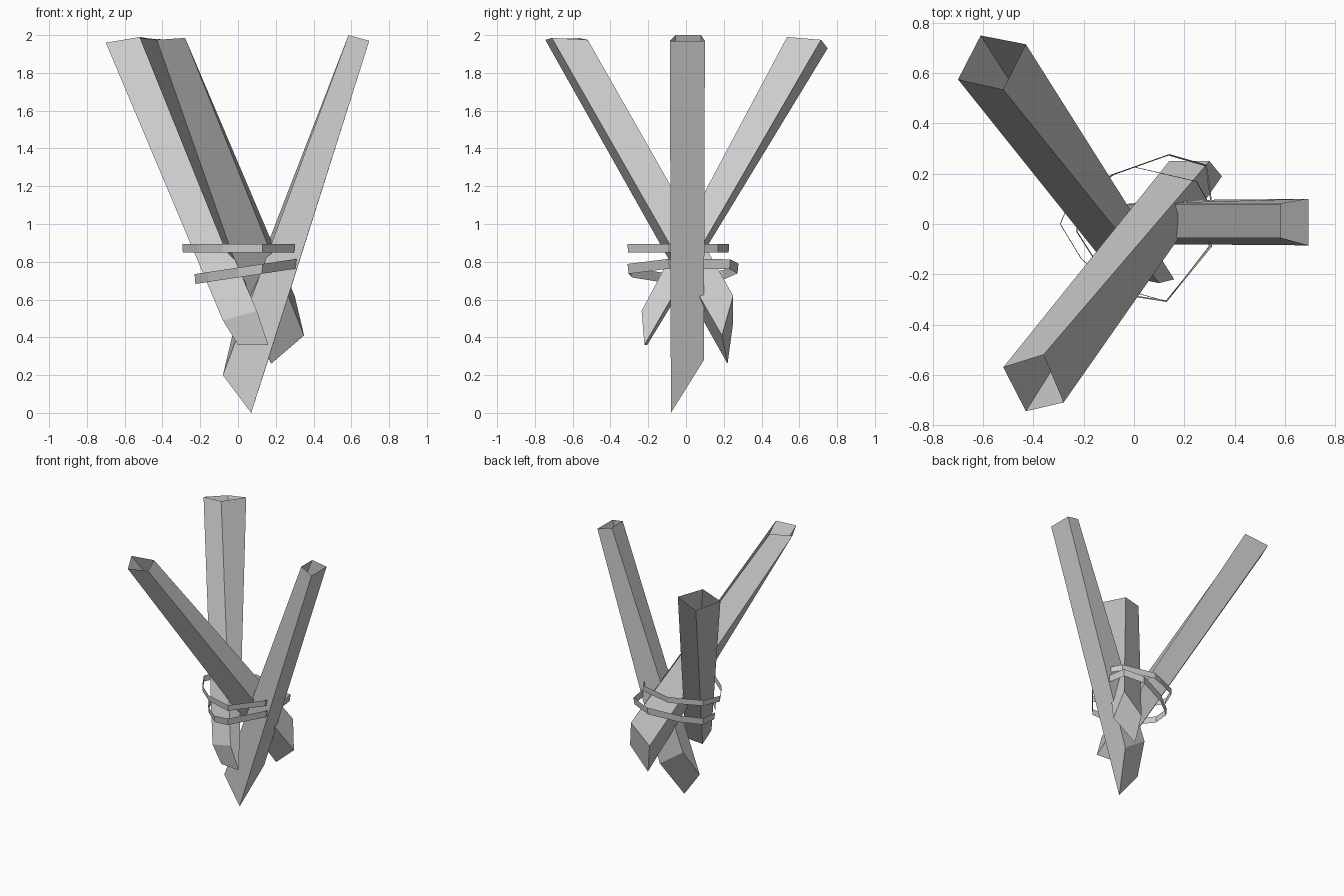
import bpy


def make_object(name, verts, faces):
    mesh = bpy.data.meshes.new(name)
    mesh.from_pydata(verts, [], faces)
    mesh.update()
    obj = bpy.data.objects.new(name, mesh)
    bpy.context.collection.objects.link(obj)
    return obj


def stake(name, top, bottom):
    # four-sided tapered post, open at the top, slanted cut at the bottom
    faces = [(i, 4 + i, 4 + (i + 1) % 4, (i + 1) % 4) for i in range(4)]
    make_object(name, top + bottom, faces + [(7, 6, 5, 4)])


def binding(name, outline, height, z0, slope, shrink):
    # thin flat strip looped around the posts
    n = len(outline)
    low = [(x * shrink, y * shrink, z0 + slope * x) for x, y in outline]
    high = [(x, y, z0 + slope * x + height) for x, y in outline]
    faces = [(i, (i + 1) % n, n + (i + 1) % n, n + i) for i in range(n)]
    make_object(name, low + high, faces)


# Three crossed posts
stake("right_stake",
      [(.695, -.085, 1.97), (.695, .10, 1.97), (.585, .08, 2.0), (.585, -.055, 2.0)],
      [(.07, -.08, 0), (.16, .095, .28), (-.03, .08, .41), (-.08, -.055, .20)])
stake("back_left_stake",
      [(-.70, .575, 1.96), (-.52, .535, 1.99), (-.43, .715, 1.975), (-.61, .75, 1.93)],
      [(-.08, -.20, .49), (.10, -.235, .54), (.16, -.22, .36), (0, -.205, .36)])
stake("front_left_stake",
      [(-.43, -.745, 1.975), (-.28, -.71, 1.985), (-.36, -.52, 1.975), (-.52, -.57, 1.985)],
      [(.175, .22, .26), (.35, .19, .41), (.30, .25, .62), (.14, .25, .48)])

# Two loose bindings, the lower one tilted
binding("upper_binding",
        [(.30, -.09), (.13, -.31), (-.08, -.25), (-.21, -.14), (-.295, 0),
         (-.24, .13), (-.08, .20), (0, .228), (.25, .17), (.30, .08)],
        .045, .848, 0, .99)
binding("lower_binding",
        [(.31, -.09), (.13, -.31), (0, -.29), (-.16, -.14), (-.23, -.03),
         (-.22, .10), (-.08, .20), (.14, .278), (.29, .235), (.31, .09)],
        .052, .717, .15, .98)
